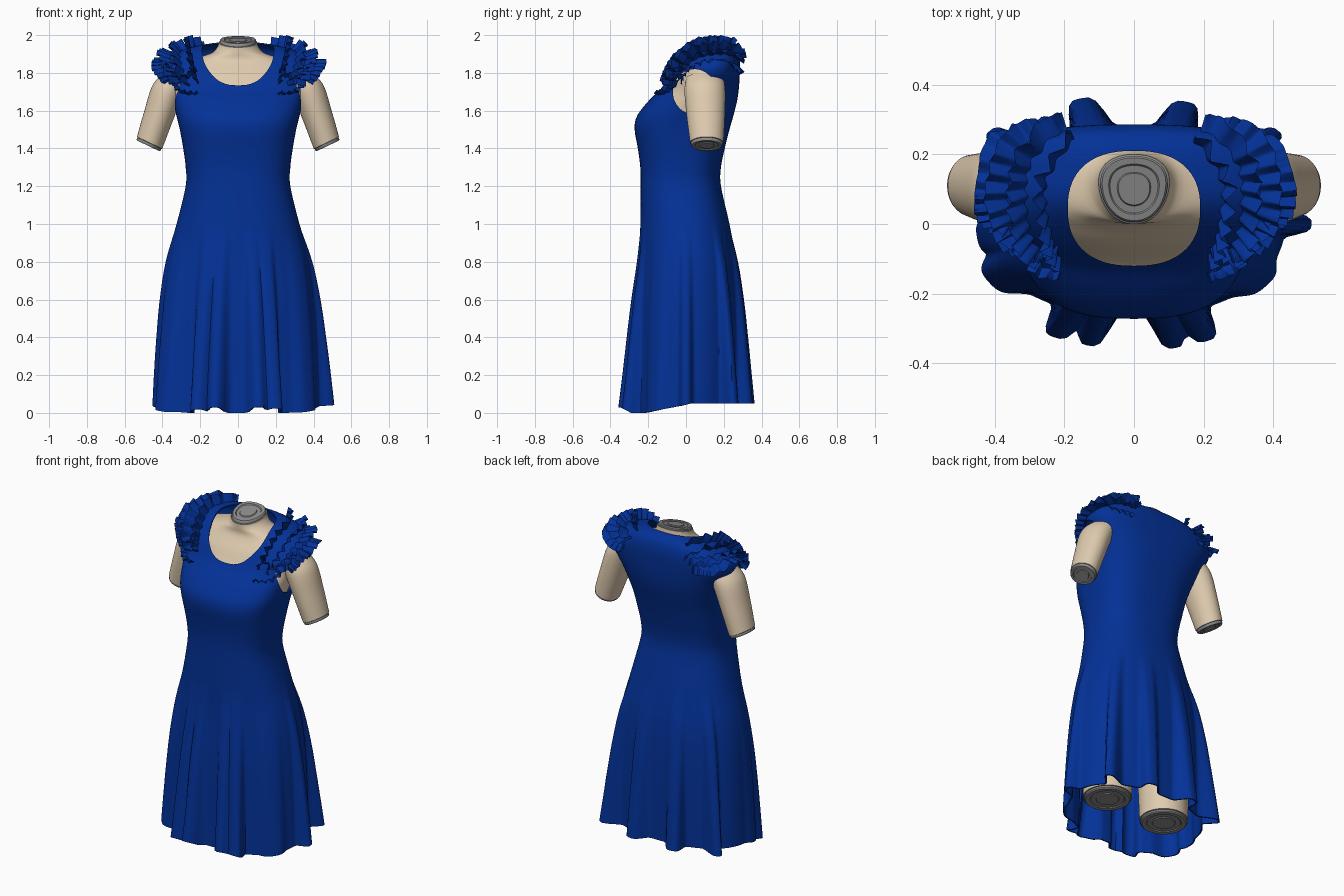
import bpy, bmesh, math, random
from mathutils import Vector
from mathutils.bvhtree import BVHTree

random.seed(4)
if "Cube" in bpy.data.objects:
    bpy.data.objects.remove(bpy.data.objects["Cube"])


def material(name, rgb):
    m = bpy.data.materials.new(name)
    m.use_nodes = True
    m.diffuse_color = (*rgb, 1)
    m.node_tree.nodes["Principled BSDF"].inputs["Base Color"].default_value = (*rgb, 1)
    return m


BLUE = material("royal blue fabric", (0.001, 0.031, 0.31))
SKIN = material("beige skin", (0.74, 0.6, 0.43))
GREY = material("grey cap", (0.27, 0.27, 0.27))
X, Y, Z = Vector((1, 0, 0)), Vector((0, 1, 0)), Vector((0, 0, 1))


def smooth(obj, angle=40):
    bpy.ops.object.select_all(action="DESELECT")
    obj.select_set(True)
    bpy.context.view_layer.objects.active = obj
    bpy.ops.object.shade_smooth_by_angle(angle=math.radians(angle))


def clamp(v):
    return max(0, min(1, v))


def finish(name, bm, mats):
    me = bpy.data.meshes.new(name)
    bm.to_mesh(me)
    bm.free()
    for m in mats:
        me.materials.append(m)
    obj = bpy.data.objects.new(name, me)
    bpy.context.collection.objects.link(obj)
    return obj


def loft(name, rings, mats, grey_from=None, open_start=False):
    """Skin a list of point rings; bands from grey_from onward use the second material."""
    bm = bmesh.new()
    vs = [[bm.verts.new(p) for p in ring] for ring in rings]
    n = len(vs[0])
    for k in range(len(vs) - 1):
        for i in range(n):
            j = (i + 1) % n
            f = bm.faces.new((vs[k][i], vs[k][j], vs[k + 1][j], vs[k + 1][i]))
            f.material_index = int(grey_from is not None and k >= grey_from)
    top = bm.faces.new(vs[-1])
    top.material_index = int(grey_from is not None)
    if not open_start:
        bm.faces.new(vs[0][::-1])
    bmesh.ops.recalc_face_normals(bm, faces=bm.faces)
    return finish(name, bm, mats)


def spline(points, t):
    """Catmull-Rom sample, t from 0 to 1."""
    s = t * (len(points) - 1)
    i = min(int(s), len(points) - 2)
    f = s - i
    a, b, c, d = (Vector(points[max(0, min(len(points) - 1, i + k))]) for k in (-1, 0, 1, 2))
    return b + (c - a) * (f / 2) + (a - b * 2.5 + c * 2 - d / 2) * f**2 + ((b - c) * 1.5 + (d - a) / 2) * f**3


# Body outline: height, half width, front y, back y
OUTLINE = [
    (0, .435, -.265, .285), (.2, .43, -.262, .285), (.4, .422, -.26, .285),
    (.6, .408, -.255, .28), (.8, .38, -.245, .265), (1, .325, -.242, .23),
    (1.2, .277, -.24, .185), (1.3, .277, -.242, .185), (1.4, .29, -.255, .205),
    (1.5, .308, -.272, .23), (1.57, .325, -.26, .25), (1.65, .345, -.2, .27),
    (1.72, .37, -.13, .28), (1.8, .415, -.08, .285), (1.86, .4, -.03, .285),
    (1.91, .32, .015, .275), (1.94, .23, .05, .255), (1.96, .12, .08, .22)]
# Skirt folds: direction in degrees, depth, half width in degrees
FOLDS = [(-110.5, .095, 8), (-125, .095, 8), (-72, .1, 8), (-58, .1, 8), (-158, .05, 9), (-25, .03, 9),
         (0, .075, 4), (147, .11, 5), (33, .11, 5), (113, .09, 9), (67, .08, 9), (-175, .02, 7)]


def section(z, hw, yf, yb, n, power):
    ring = []
    for i in range(n):
        t = math.tau * i / n
        c, s = math.cos(t), math.sin(t)
        x = hw * math.copysign(abs(c) ** (2 / power), c)
        y = (yf + yb) / 2 + (yb - yf) / 2 * math.copysign(abs(s) ** (2 / power), s)
        ring.append(Vector((x, y, z)))
    return ring


def fold(p):
    """Push skirt points outward into rounded folds and lift parts of the hem."""
    ang = math.degrees(math.atan2(p.y, p.x))
    push = 0
    for a, depth, width in FOLDS:
        d = (ang - a + 180) % 360 - 180
        push = max(push, depth * math.exp(-(d / width) ** 4))
    q = p + Vector((p.x, p.y, 0)).normalized() * push * clamp(1 - p.z / .98)
    lift = .05 * clamp((q.y + .22) / .25) + .03 * clamp((-.29 - q.y) / .06)
    q.z += lift * clamp(1 - p.z / .4)
    return q


# Dress shell
ROWS = 64
rings = []
for k in range(ROWS + 1):
    row = spline(OUTLINE, k / ROWS)
    rings.append([fold(p) for p in section(*row, 220, 2.2 + .5 * clamp((row[0] - .9) * 2))])
dress = loft("dress", rings, [BLUE], open_start=True)
bm = bmesh.new()
bm.from_mesh(dress.data)
surface = BVHTree.FromBMesh(bm)
bm.free()


def ellipse_ring(c, u, w, n=48):
    return [c + u * math.cos(math.tau * i / n) + w * math.sin(math.tau * i / n) for i in range(n)]


# Neckline and armholes cut from the shell
cutters = [loft("neckline_cutter", [section(z, .19, -.12, .21, 64, 2.4) for z in (1.66, 2.2)], [])]
for side in (-1, 1):
    cutters.append(loft("armhole_cutter", [ellipse_ring(Vector((side * x, .045, 1.7)), Y * .115, Z * .12)
                                           for x in (.24, .7)], []))
shell = dress.modifiers.new("thickness", "SOLIDIFY")
shell.thickness, shell.offset = .008, -1
for c in cutters:
    c.hide_render = True
    cut = dress.modifiers.new("cut", "BOOLEAN")
    cut.operation, cut.solver, cut.object = "DIFFERENCE", "EXACT", c
bpy.context.view_layer.objects.active = dress
for m in list(dress.modifiers):
    bpy.ops.object.modifier_apply(modifier=m.name)
for c in cutters:
    bpy.data.objects.remove(c)
smooth(dress, 50)

# Stepped end cap shared by neck and limbs: scale, offset along axis
CAP = [(.95, .002), (.95, .012), (.9, .018), (.72, .018), (.68, .013), (.48, .013), (.45, .018)]


def tilt(p):
    """Lean the neck top forward and narrow it toward the throat."""
    w = clamp((p.z - 1.9) / .05)
    return Vector((p.x * (1 + (p.y - .1) * 1.6 * w), p.y, p.z + (p.y - .1) * .22 * w))


# Torso and neck
IN = .02
body = [(z - .012, hw - IN, yf + IN, yb - IN) for z, hw, yf, yb in OUTLINE if 1.1 < z < 1.83]
body += [(1.845, .34, -.015, .25), (1.875, .24, .0, .23), (1.905, .14, .0, .215),
         (1.935, .108, .0, .203), (1.957, .1, .0, .2)]
steps = 40
rings = [section(*spline(body, k / steps), 64, 2.2) for k in range(steps + 1)]
rings += [section(1.957 + h, .1 * s, .1 - .1 * s, .1 + .1 * s, 64, 2.2) for s, h in CAP]
rings = [[tilt(p) for p in ring] for ring in rings]
smooth(loft("torso_and_neck", rings, [SKIN, GREY], grey_from=steps))


def limb(name, path, axis):
    """Path rows: x, y, z, radius across, radius front to back."""
    axis = axis.normalized()
    w = axis.cross(Y).normalized()
    n = 16
    rings = []
    for k in range(n + 1):
        r = spline(path, k / n)
        rings.append(ellipse_ring(Vector(r[:3]), w * r[3], Y * r[4]))
    end = Vector(path[-1][:3])
    for s, h in CAP:
        rings.append(ellipse_ring(end + axis * h, w * path[-1][3] * s, Y * path[-1][4] * s))
    smooth(loft(name, rings, [SKIN, GREY], grey_from=n))


def frill(name, path, width, pleats, lean, wave):
    """Wavy strip standing on the shoulder along a path."""
    bm = bmesh.new()
    cols, rows = pleats * 10, 4
    jitter = [random.uniform(.7, 1.2) for _ in range(pleats + 1)]
    grid = []
    for i in range(cols + 1):
        u = i / cols
        p, n, _, _ = surface.find_nearest(spline(path, u))
        t = (spline(path, min(1, u + .02)) - spline(path, max(0, u - .02))).normalized()
        if n.dot(p - Vector((0, .08, 1.6))) < 0:
            n = -n
        side = t.cross(n).normalized()
        if side.x * p.x < 0:
            side = -side
        out = (n + side * lean).normalized()
        across = t.cross(out).normalized()
        a = math.tau * pleats * u
        size = spline([Vector((j, 0)) for j in jitter], u)[0]
        taper = (.75 + .25 * math.sin(math.pi * u)) * (.7 + .3 * size)
        col = []
        for k in range(rows + 1):
            v = k / rows
            q = p - n * .006 + out * width * taper * v
            q += across * math.sin(a) * size * wave * (.3 + .7 * v) + t * math.sin(2 * a) * .003 * v
            col.append(bm.verts.new(q))
        grid.append(col)
    for c, d in zip(grid, grid[1:]):
        for k in range(rows):
            bm.faces.new((c[k], d[k], d[k + 1], c[k + 1]))
    smooth(finish(name, bm, [BLUE]), 60)


# Frill paths over the left shoulder, then width, pleats, lean, wave depth
FRILLS = {
    "outer": ([(.24, .29, 1.85), (.33, .255, 1.86), (.385, .1, 1.87), (.385, 0, 1.83), (.37, -.06, 1.77)],
              .08, 12, 1.6, .011),
    "upper": ([(.22, .28, 1.89), (.31, .22, 1.9), (.35, .1, 1.89), (.345, -.01, 1.84), (.31, -.09, 1.75)],
              .08, 11, 1, .013),
    "middle": ([(.19, .27, 1.9), (.29, .17, 1.91), (.305, .07, 1.9), (.295, -.04, 1.83), (.26, -.11, 1.74)],
               .08, 10, .5, .016),
    "inner": ([(.17, .24, 1.93), (.25, .13, 1.94), (.25, .03, 1.9), (.235, -.05, 1.82), (.21, -.1, 1.74)],
              .072, 9, .1, .018),
    "front": ([(.21, -.14, 1.69), (.27, -.13, 1.7), (.33, -.09, 1.73), (.38, -.03, 1.8)], .045, 6, .3, .014),
    "chest": ([(.215, -.06, 1.8), (.27, -.07, 1.77), (.33, -.05, 1.79), (.38, .01, 1.85)], .055, 6, .2, .014),
}

# Arms, legs and shoulder frills, mirrored
for label, s in (("left", 1), ("right", -1)):
    limb(label + "_arm", [(s * .325, .1, 1.77, .07, .1), (s * .375, .1, 1.7, .085, .108),
                          (s * .425, .105, 1.56, .08, .1), (s * .468, .11, 1.43, .074, .088)],
         Vector((s * .43, 0, -.9)))
    limb(label + "_leg", [(s * .19, .01, .85, .135, .16), (s * .2, .01, .5, .14, .15),
                          (s * .21, .015, .09, .14, .14)], -Z)
    for key, (path, *shape) in FRILLS.items():
        frill(label + "_" + key + "_frill", [Vector((s * x, y, z)) for x, y, z in path], *shape)
